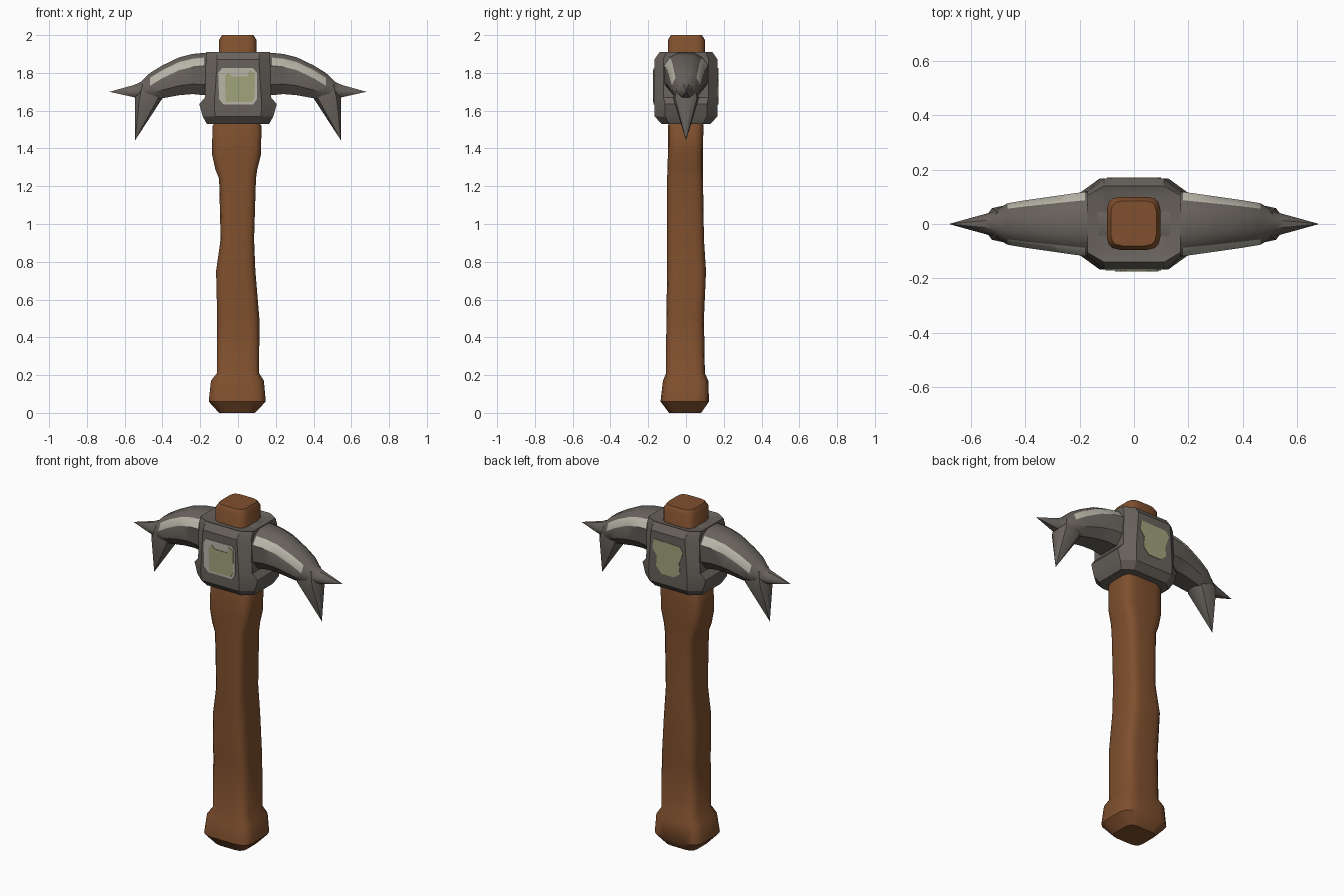
import bpy, bmesh, math

if "Cube" in bpy.data.objects:
    bpy.data.objects.remove(bpy.data.objects["Cube"])


def material(name, r, g, b):
    lin = [((c / 255 + 0.055) / 1.055) ** 2.4 for c in (r, g, b)]
    m = bpy.data.materials.new(name)
    m.diffuse_color = (*lin, 1)
    m.use_nodes = True
    m.node_tree.nodes["Principled BSDF"].inputs["Base Color"].default_value = m.diffuse_color
    return m


WOOD = material("brown wood", 128, 80, 46)
STEEL = material("dark grey metal", 104, 98, 92)
LIGHT = material("worn light metal", 184, 181, 168)
GREEN = material("pale green metal", 160, 165, 124)


def loft(name, rings, mats, angle=35, paint=None, mirror=False):
    """Skin a list of rings (equal point counts; a one-point ring is a tip)."""
    bm = bmesh.new()
    vs = [[bm.verts.new(p) for p in r] for r in rings]
    n = max(len(r) for r in vs)
    for k, (a, b) in enumerate(zip(vs, vs[1:])):
        for i in range(n):
            j = (i + 1) % n
            if len(b) == 1:
                f = bm.faces.new((a[i], a[j], b[0]))
            else:
                f = bm.faces.new((a[i], a[j], b[j], b[i]))
            if paint:
                f.material_index = paint(k, i)
    for r in (vs[0], vs[-1]):
        if len(r) > 2:
            bm.faces.new(r)
    bmesh.ops.recalc_face_normals(bm, faces=bm.faces)
    me = bpy.data.meshes.new(name)
    bm.to_mesh(me)
    bm.free()
    for m in mats:
        me.materials.append(m)
    ob = bpy.data.objects.new(name, me)
    bpy.context.collection.objects.link(ob)
    bpy.ops.object.select_all(action='DESELECT')
    ob.select_set(True)
    bpy.context.view_layer.objects.active = ob
    bpy.ops.object.shade_smooth_by_angle(angle=math.radians(angle))
    if mirror:
        ob.modifiers.new("mirror", 'MIRROR').use_mirror_merge = False
    return ob


def rounded(z, x0, x1, y0, y1, n=16, power=0.42):
    """Rounded rectangle ring between the given limits."""
    ring = []
    for i in range(n):
        t = 2 * math.pi * (i + 0.5) / n
        c, s = math.cos(t), math.sin(t)
        c = math.copysign(abs(c) ** power, c) / math.cos(math.pi / n) ** power
        s = math.copysign(abs(s) ** power, s) / math.cos(math.pi / n) ** power
        ring.append(((x0 + x1) / 2 + c * (x1 - x0) / 2,
                     (y0 + y1) / 2 + s * (y1 - y0) / 2, z))
    return ring


# Wooden handle with a knobbed foot, passing through the head
handle = [
    (0.00, -.10, .09, -.09, .08),
    (0.06, -.155, .147, -.135, .122),
    (0.17, -.143, .137, -.122, .118),
    (0.21, -.112, .112, -.106, .10),
    (0.50, -.110, .113, -.104, .095),
    (0.75, -.116, .092, -.10, .106),
    (0.92, -.092, .085, -.10, .095),
    (1.24, -.10, .095, -.10, .09),
    (1.29, -.12, .102, -.098, .09),
    (1.37, -.138, .122, -.096, .09),
    (1.52, -.135, .124, -.095, .092),
    (1.54, -.12, .11, -.09, .09),
    (1.60, -.10, .097, -.095, .10),
    (1.975, -.10, .097, -.095, .10),
    (2.00, -.085, .082, -.08, .085),
]
loft("handle", [rounded(*r) for r in handle], [WOOD], 40)


# Chamfered head block: height, half x, flat x, half y, flat y
def octagon(z, hx, fx, hy, fy):
    return [(x, y, z) for x, y in (
        (hx, -fy), (hx, fy), (fx, hy), (-fx, hy),
        (-hx, fy), (-hx, -fy), (-fx, -hy), (fx, -hy))]


block = [
    (1.53, .165, .11, .13, .09),
    (1.57, .187, .122, .166, .11),
    (1.635, .205, .125, .168, .11),
    (1.67, .175, .123, .168, .12),
    (1.87, .17, .11, .168, .12),
    (1.91, .17, .11, .14, .105),
    (1.90, .12, .10, .12, .10),
]
loft("head_block", [octagon(*r) for r in block], [STEEL], 25)


# Curved pick arms with worn light strips along the upper shoulders
def arm_ring(x, top, bottom, hy):
    h = top - bottom
    a, b = top - min(.025, .2 * h), top - min(.068, .5 * h)
    half = [(.35, top), (.74, a), (1, b), (.95, bottom + .25 * h), (.55, bottom)]
    return [(x, hy * f, z) for f, z in half] + [(x, -hy * f, z) for f, z in half[::-1]]


arm = [
    (.10, 1.90, 1.69, .12),
    (.18, 1.906, 1.682, .118),
    (.24, 1.90, 1.688, .11),
    (.31, 1.883, 1.682, .10),
    (.40, 1.84, 1.666, .087),
    (.465, 1.80, 1.66, .076),
    (.515, 1.752, 1.663, .046),
    (.55, 1.736, 1.671, .036),
]
loft("pick_arms", [arm_ring(*r) for r in arm] + [[(.68, 0, 1.70)]], [STEEL, LIGHT], 35,
     paint=lambda k, i: int(1 <= k <= 4 and i in (1, 7)), mirror=True)

# Downward spikes near the arm ends
loft("down_spikes", [rounded(1.74, .42, .52, -.05, .05, 10, .8),
                     rounded(1.666, .40, .545, -.066, .066, 10, .8),
                     [(.545, 0, 1.443)]], [STEEL], 35, mirror=True)


# Worn patches on the front and back of the head block
def patch(name, outline, y, depth, mat):
    loft(name, [[(x, yy, z) for x, z in outline] for yy in (y, y + depth)], [mat], 20)


patch("front_patch_edge", [(-.10, 1.66), (-.075, 1.632), (.08, 1.632), (.10, 1.66),
                           (.10, 1.80), (.08, 1.825), (-.085, 1.825), (-.105, 1.80)],
      -.165, -.006, LIGHT)
patch("front_patch", [(-.065, 1.645), (.075, 1.645), (.088, 1.67), (.09, 1.80), (.06, 1.815),
                      (.05, 1.78), (-.03, 1.78), (-.05, 1.80), (-.07, 1.78)],
      -.168, -.006, GREEN)
patch("back_patch", [(-.04, 1.632), (.04, 1.632), (.075, 1.67), (.07, 1.73), (.10, 1.77),
                     (.09, 1.825), (-.08, 1.82), (-.10, 1.79), (-.075, 1.72), (-.08, 1.66)],
      .165, .006, GREEN)
